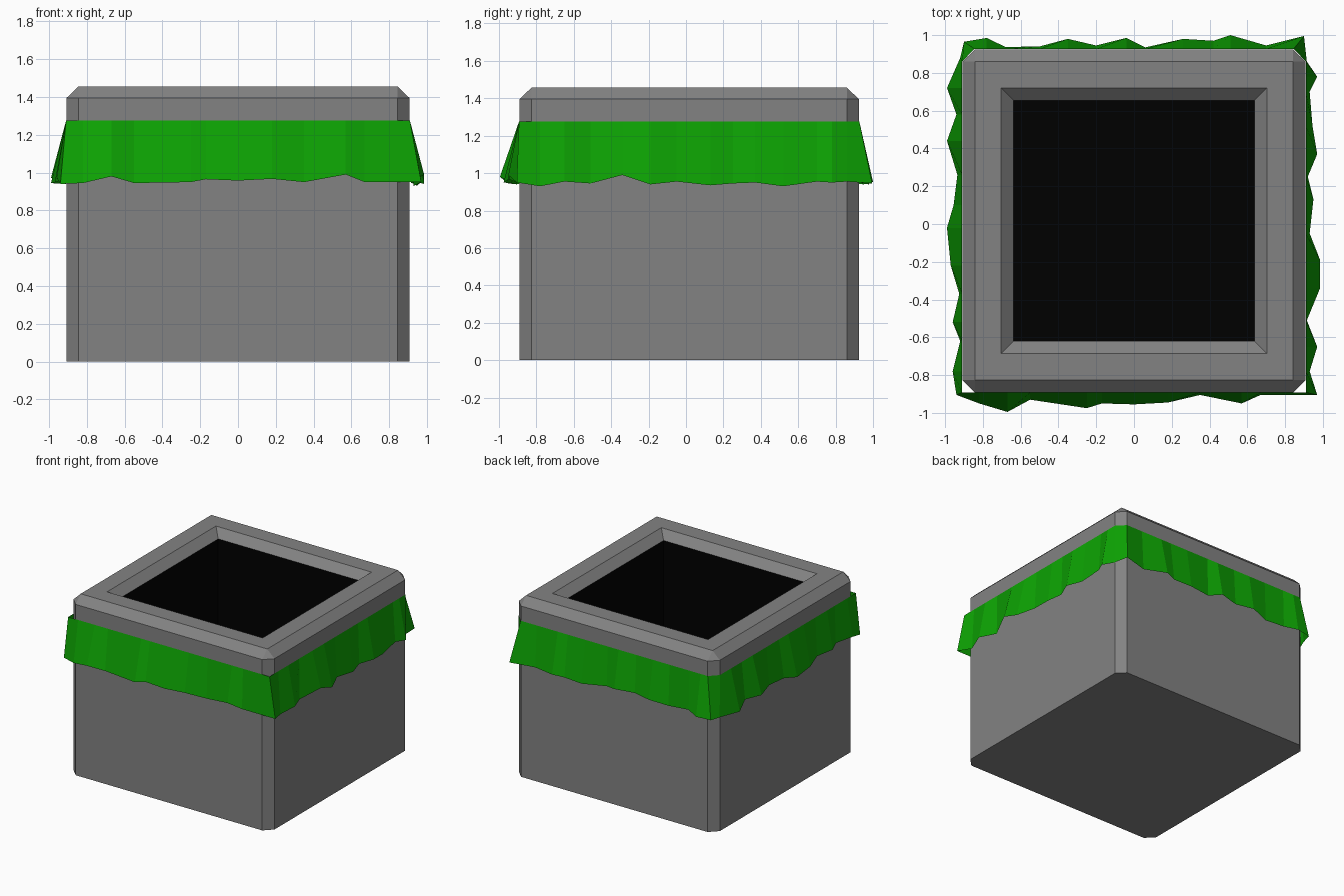
import bpy, bmesh, random

if "Cube" in bpy.data.objects:
    bpy.data.objects.remove(bpy.data.objects["Cube"])

random.seed(4)
CY = 0.017  # the box sits slightly behind the middle


def make_object(name, bm, color):
    bmesh.ops.remove_doubles(bm, verts=bm.verts[:], dist=0.0005)
    mesh = bpy.data.meshes.new(name)
    bm.to_mesh(mesh)
    bm.free()
    obj = bpy.data.objects.new(name, mesh)
    bpy.context.collection.objects.link(obj)
    mat = bpy.data.materials.new(name + "_color")
    mat.diffuse_color = color
    mat.use_nodes = True
    mat.node_tree.nodes["Principled BSDF"].inputs["Base Color"].default_value = mat.diffuse_color
    mesh.materials.append(mat)
    return obj


def ring(bm, r, c, z):
    """Square ring of half-size r whose corners are cut by c."""
    k = r - c
    pts = [(-k, -r), (k, -r), (r, -k), (r, k), (k, r), (-k, r), (-r, k), (-r, -k)]
    return [bm.verts.new((x, y + CY, z)) for x, y in pts]


def bridge(bm, low, high):
    n = len(low)
    for i in range(n):
        j = (i + 1) % n
        bm.faces.new((low[i], low[j], high[j], high[i]))


# Grey box with chamfered corners and rim
bm = bmesh.new()
profile = [(0.908, 0.065, 0), (0.908, 0.065, 1.395), (0.843, 0, 1.457),
           (0.703, 0, 1.457), (0.637, 0, 1.395)]
rings = [ring(bm, *p) for p in profile]
for a, b in zip(rings, rings[1:]):
    bridge(bm, a, b)
bm.faces.new(rings[0][::-1])
make_object("box", bm, (0.226, 0.226, 0.226, 1))

# Black inner walls and floor
bm = bmesh.new()
top, floor = ring(bm, 0.637, 0, 1.395), ring(bm, 0.637, 0, 0.06)
bridge(bm, top, floor)
bm.faces.new((floor[0], floor[2], floor[4], floor[6]))
make_object("dark_interior", bm, (0, 0, 0, 1))

# Ruffled green skirt: hem points per side as (x, y) seen from above
front = [(-.94, -.905), (-.82, -.95), (-.67, -.995), (-.55, -.93), (-.25, -.975), (-.17, -.95),
         (0, -.955), (.18, -.945), (.35, -.905), (.57, -.95), (.67, -.905), (.97, -.905)]
right = [(.93, -.78), (.97, -.65), (.915, -.51), (.985, -.34), (.985, -.19), (.93, -.05),
         (.95, .13), (.92, .25), (.97, .37), (.945, .52), (.93, .7), (.97, .78), (.915, .86)]
back = [(.9, .995), (.7, .945), (.51, 1.0), (.42, .97), (.26, .98), (.06, .935), (-.04, .985),
        (-.2, .945), (-.35, .98), (-.5, .94), (-.68, .937), (-.78, .985), (-.9, .965)]
left = [(-.92, .88), (-.99, .72), (-.94, .58), (-.99, .44), (-.935, .26), (-.955, .1),
        (-.99, -.02), (-.97, -.22), (-.925, -.37), (-.96, -.52), (-.92, -.62), (-.96, -.78)]
# Hem heights where they can be read off
front_z = [.94, .945, .98, .945, .95, .965, .958, .967, .95, .99, .95, .95]
right_z = [.93, .955, .945, .99, .94, .955, .935, .945, .95, .93, .955, .95, .955]


def clamp(v, a, b):
    return max(a, min(b, v))


def heights(n):
    return [random.uniform(0.935, 0.98) for _ in range(n)]


sides = [(front, front_z, lambda x, y: (clamp(x, -.91, .91), -.893)),
         (right, right_z, lambda x, y: (.91, clamp(y, -.89, .86))),
         (back, heights(len(back)), lambda x, y: (clamp(x, -.845, .845), .927)),
         (left, heights(len(left)), lambda x, y: (-.91, clamp(y, -.89, .86)))]
bm = bmesh.new()
hem, seam = [], []
for points, zs, on_box in sides:
    for (x, y), z in zip(points, zs):
        hem.append(bm.verts.new((x, y, z)))
        seam.append(bm.verts.new((*on_box(x, y), 1.275)))
bridge(bm, hem, seam)
make_object("ruffled_skirt", bm, (0.004, 0.37, 0.001, 1))
